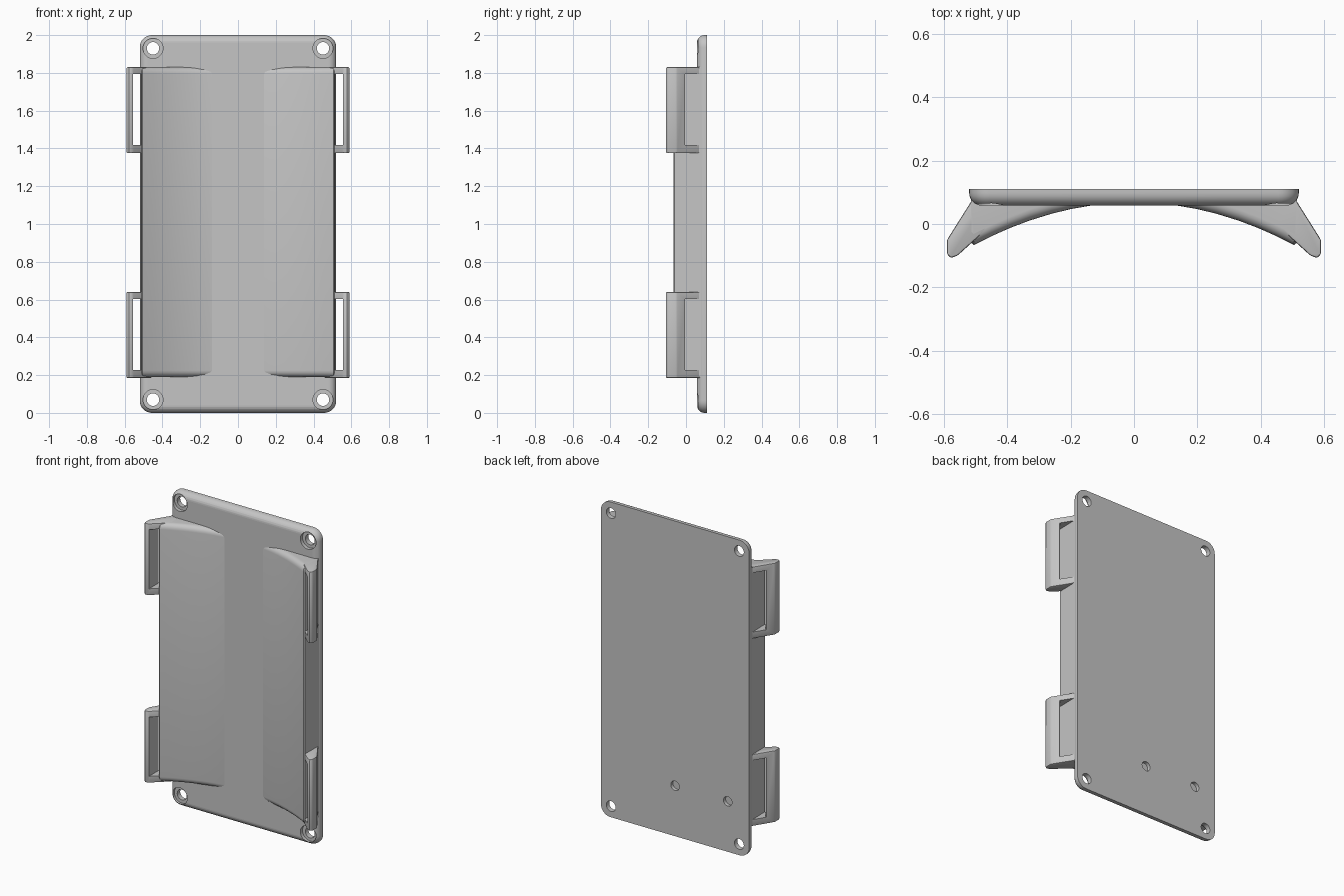
import bpy, bmesh, math
from mathutils import Matrix

if "Cube" in bpy.data.objects:
    bpy.data.objects.remove(bpy.data.objects["Cube"], do_unlink=True)

colour = (0.56, 0.56, 0.56, 1)
grey = bpy.data.materials.new("plain grey")
grey.use_nodes = True
grey.diffuse_color = colour
grey.node_tree.nodes["Principled BSDF"].inputs["Base Color"].default_value = colour


def finish(name, bm):
    mesh = bpy.data.meshes.new(name)
    bm.to_mesh(mesh)
    bm.free()
    mesh.materials.append(grey)
    ob = bpy.data.objects.new(name, mesh)
    bpy.context.collection.objects.link(ob)
    return ob


def loft(rings):
    """Skin a list of closed rings and cap both ends."""
    bm = bmesh.new()
    loops = [[bm.verts.new(p) for p in ring] for ring in rings]
    n = len(loops[0])
    for a, b in zip(loops, loops[1:]):
        for i in range(n):
            j = (i + 1) % n
            bm.faces.new((a[i], a[j], b[j], b[i]))
    bm.faces.new(loops[0])
    bm.faces.new(loops[-1])
    bmesh.ops.recalc_face_normals(bm, faces=bm.faces)
    return bm


def prism(profile, z0, z1):
    return loft([[(x, y, z) for x, y in profile] for z in (z0, z1)])


def cylinder(x, z, radius, y0, y1):
    bm = bmesh.new()
    bmesh.ops.create_cone(bm, cap_ends=True, segments=32, radius1=radius,
                          radius2=radius, depth=y1 - y0)
    bm.transform(Matrix.Translation((x, (y0 + y1) / 2, z)) @ Matrix.Rotation(math.pi / 2, 4, 'X'))
    return finish("cutter", bm)


def activate(ob):
    bpy.ops.object.select_all(action='DESELECT')
    ob.select_set(True)
    bpy.context.view_layer.objects.active = ob


def cut(ob, cutter):
    cutter.hide_render = True
    activate(ob)
    mod = ob.modifiers.new("cut", 'BOOLEAN')
    mod.operation, mod.solver, mod.object = 'DIFFERENCE', 'EXACT', cutter
    bpy.ops.object.modifier_apply(modifier=mod.name)
    bpy.data.objects.remove(cutter, do_unlink=True)


def smooth(ob):
    activate(ob)
    bpy.ops.object.shade_smooth_by_angle(angle=math.radians(30))


def fillet(radius, steps):
    """Quarter-round as (travel, inset) pairs, from the wall to the face."""
    for k in range(steps + 1):
        a = math.pi / 2 * k / steps
        yield radius * math.sin(a), radius * (1 - math.cos(a))


# Back plate: rounded rectangle with a rounded front rim
def plate_ring(y, inset):
    radius = 0.065
    ring = []
    for sx, sz, start in ((1, 1, 0), (-1, 1, 90), (-1, -1, 180), (1, -1, 270)):
        for i in range(9):
            a = math.radians(start + i * 90 / 8)
            r = radius - inset
            ring.append((sx * (0.52 - radius) + r * math.cos(a), y,
                         1 + sz * (1 - radius) + r * math.sin(a)))
    return ring


rim = [plate_ring(0.098 - travel, inset) for travel, inset in fillet(0.04, 6)]
plate = finish("back_plate", loft([plate_ring(0.11, 0)] + rim))

# Counterbored corner screw holes
for x in (-0.45, 0.45):
    for z in (0.07, 1.93):
        cut(plate, cylinder(x, z, 0.033, 0, 0.2))
        cut(plate, cylinder(x, z, 0.053, 0, 0.08))
# Blind holes in the back
for x in (0, -0.37):
    cut(plate, cylinder(x, 0.32, 0.03, 0.088, 0.2))
smooth(plate)

# Cradle halves: concave front, rounded ends
arc_x = (0.05, 0.13, 0.2, 0.26, 0.33, 0.39, 0.45, 0.505)
handle_profile = [(0.457, 0.08), (0.508, 0.08), (0.59, -0.05), (0.59, -0.095),
                  (0.578, -0.107), (0.557, -0.1), (0.457, -0.01)]
slot_profile = [(0.4, -0.2), (0.556, -0.2), (0.556, -0.005),
                (0.7, -0.005), (0.7, 0.2), (0.4, 0.2)]


def cradle_ring(s, z, depth):
    front = [(x, 0.068 - x * x / 1.9) for x in arc_x] + [(0.512, -0.06)]
    ring = [(s * x, min(y + depth, 0.084), z) for x, y in front]
    return ring + [(s * 0.515, 0.085, z), (s * 0.05, 0.085, z)]


for side, s in (("left", 1), ("right", -1)):
    ends = list(fillet(0.035, 5))
    rings = [cradle_ring(s, 0.19 + inset, 0.035 - travel) for travel, inset in ends]
    rings += [cradle_ring(s, 1.83 - inset, 0.035 - travel) for travel, inset in reversed(ends)]
    smooth(finish(side + "_cradle", loft(rings)))

    # Strap handles: rounded prism with a slot behind the outer bar
    for level, z in (("lower", 0.185), ("upper", 1.375)):
        bm = prism([(s * x, y) for x, y in handle_profile], z, z + 0.455)
        edges = [e for e in bm.edges if min(v.co.y for v in e.verts) < 0.07]
        bmesh.ops.bevel(bm, geom=edges, offset=0.006, segments=2, profile=0.5,
                        affect='EDGES', clamp_overlap=True)
        handle = finish(f"{side}_{level}_strap_handle", bm)
        slot = [(s * x, y) for x, y in slot_profile]
        cut(handle, finish("cutter", prism(slot, z + 0.042, z + 0.418)))
        smooth(handle)
